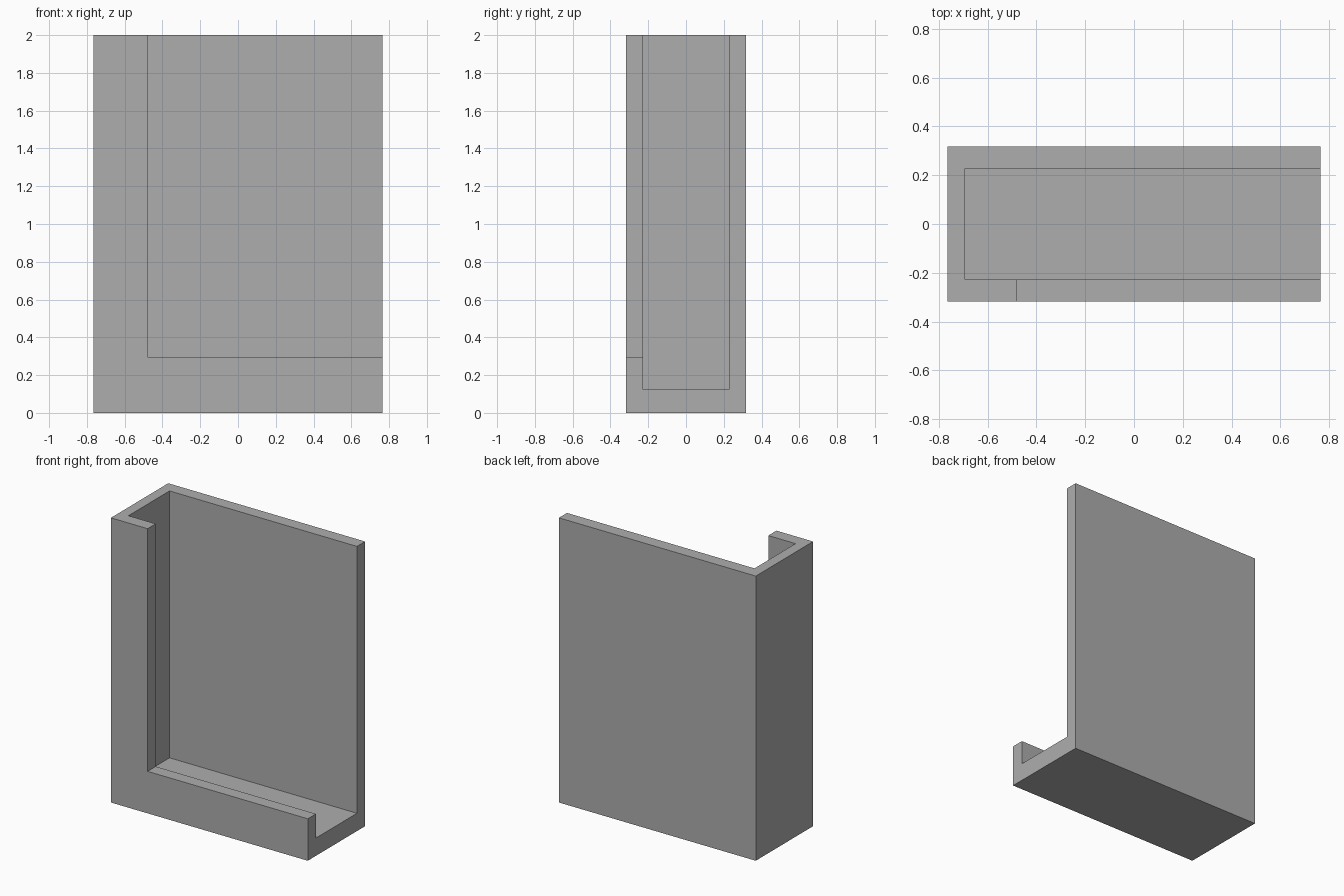
import bpy
import bmesh
from mathutils import Vector

cube = bpy.data.objects.get("Cube")
if cube:
    bpy.data.objects.remove(cube, do_unlink=True)

# Overall size and wall limits
HALF_W, HALF_D, HEIGHT = 0.765, 0.318, 2.0
INNER_Y = 0.228
OVER = 0.3


def box(name, low, high):
    """Axis-aligned box between two corners."""
    low, high = Vector(low), Vector(high)
    bm = bmesh.new()
    bmesh.ops.create_cube(bm, size=1)
    for v in bm.verts:
        v.co = (low + high) / 2 + v.co * (high - low)
    mesh = bpy.data.meshes.new(name)
    bm.to_mesh(mesh)
    bm.free()
    obj = bpy.data.objects.new(name, mesh)
    bpy.context.collection.objects.link(obj)
    return obj


def cut(target, cutter):
    """Subtract the cutter, then remove it."""
    cutter.hide_render = True
    mod = target.modifiers.new(cutter.name, 'BOOLEAN')
    mod.operation = 'DIFFERENCE'
    mod.solver = 'EXACT'
    mod.object = cutter
    bpy.context.view_layer.objects.active = target
    bpy.ops.object.modifier_apply(modifier=mod.name)
    bpy.data.objects.remove(cutter, do_unlink=True)


# Material
grey = bpy.data.materials.new("plain_grey")
grey.use_nodes = True
colour = (0.42, 0.42, 0.42, 1)
grey.diffuse_color = colour
grey.node_tree.nodes["Principled BSDF"].inputs["Base Color"].default_value = colour

# Solid block that becomes the open corner holder
holder = box("corner_holder", (-HALF_W, -HALF_D, 0), (HALF_W, HALF_D, HEIGHT))
holder.data.materials.append(grey)

# Inner pocket, open at the top and at the left end
cut(holder, box("pocket_cutter", (-0.692, -INNER_Y, 0.125),
                (HALF_W + OVER, INNER_Y, HEIGHT + OVER)))

# Front opening, leaving an L-shaped lip along the side and bottom
cut(holder, box("opening_cutter", (-0.48, -HALF_D - OVER, 0.295),
                (HALF_W + OVER, 0, HEIGHT + OVER)))
